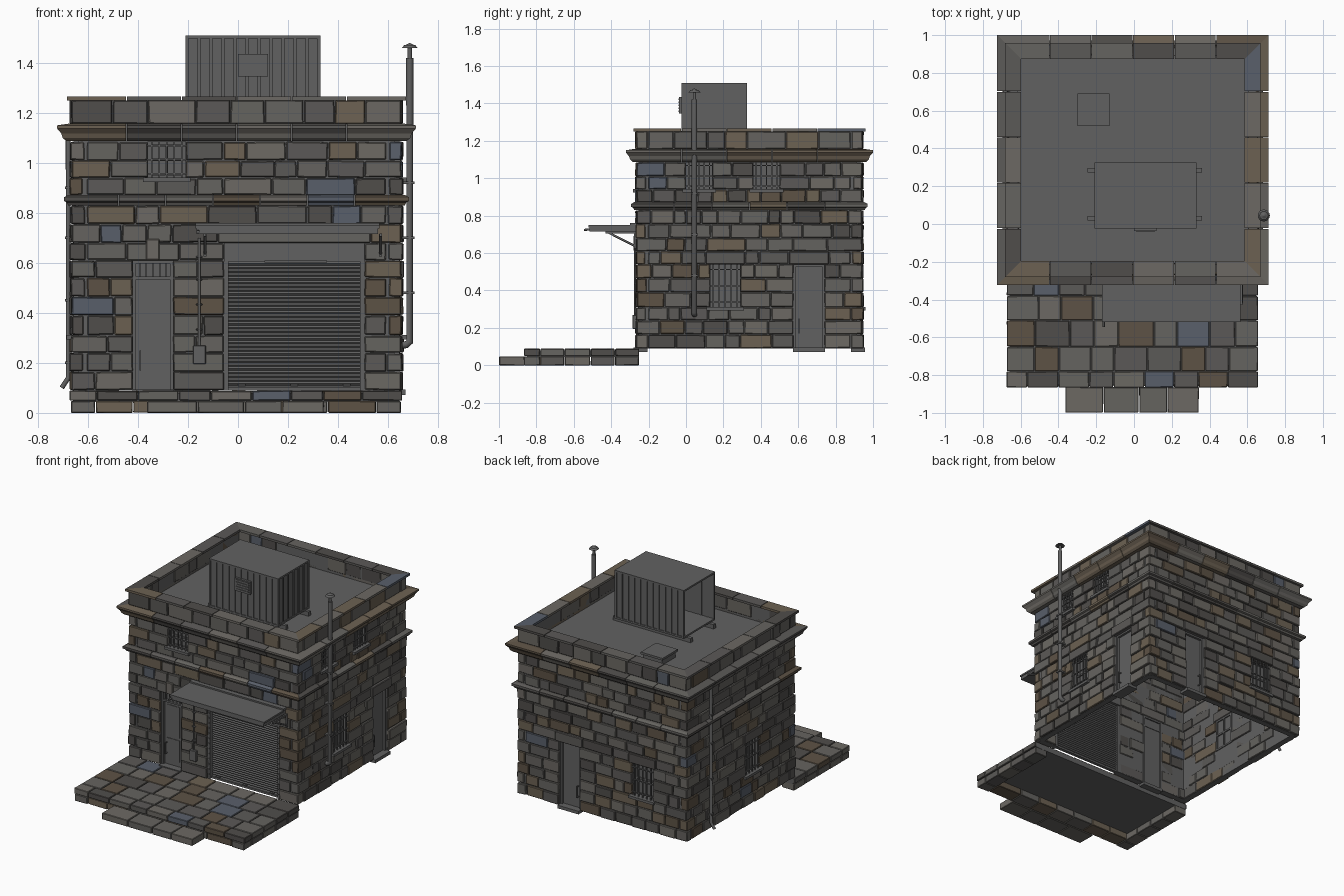
import bpy, bmesh, random, math
from mathutils import Matrix, Vector

if "Cube" in bpy.data.objects:
    bpy.data.objects.remove(bpy.data.objects["Cube"])

random.seed(7)
X0, X1, Y0, Y1 = -.667, .655, -.265, .943      # outer wall faces


def material(name, c):
    m = bpy.data.materials.new(name)
    m.diffuse_color = (*c, 1)
    m.use_nodes = True
    m.node_tree.nodes["Principled BSDF"].inputs["Base Color"].default_value = m.diffuse_color
    return m


STONES = [material(f"stone_{i}", c) for i, c in enumerate([
    (.13, .125, .115), (.105, .10, .095), (.15, .14, .125), (.08, .075, .07),
    (.15, .12, .085), (.11, .085, .06), (.10, .115, .145)])]
ODDS = [6, 6, 4, 3, 2.5, 2, 1]
METAL = [material("dark_grey", (.12, .12, .12))]


def pick():
    return random.choices(range(7), ODDS)[0]


def box(bm, a, b, mat=0, jit=0):
    a, b = Vector(a), Vector(b)
    s = Vector([abs(v) for v in b - a])
    vs = bmesh.ops.create_cube(bm, size=1, matrix=Matrix.Translation((a + b) / 2) @ Matrix.Diagonal((*s, 1)))['verts']
    for v in vs:
        v.co += Vector([random.uniform(-jit, jit) for _ in range(3)])
        for f in v.link_faces:
            f.material_index = mat


def finish(name, bm, mats=METAL, bevel=0):
    bmesh.ops.recalc_face_normals(bm, faces=bm.faces)
    me = bpy.data.meshes.new(name)
    bm.to_mesh(me)
    bm.free()
    for m in mats:
        me.materials.append(m)
    ob = bpy.data.objects.new(name, me)
    bpy.context.collection.objects.link(ob)
    if bevel:
        md = ob.modifiers.new("bevel", 'BEVEL')
        md.width, md.segments = bevel, 1
    return ob


# Wall coordinates: u along the wall, d outward from its face, z up
def P(w, u, d, z):
    return {'front': (u, Y0 - d, z), 'back': (u, Y1 + d, z),
            'left': (X0 - d, u, z), 'right': (X1 + d, u, z)}[w]


def wbox(bm, w, u0, u1, d0, d1, z0, z1, mat=0, jit=0):
    box(bm, P(w, u0, d0, z0), P(w, u1, d1, z1), mat, jit)


def span(w):
    return (X0, X1) if w in ('front', 'back') else (Y0, Y1)


def pipe(name, pts, r):
    cu = bpy.data.curves.new(name, 'CURVE')
    cu.dimensions, cu.bevel_depth, cu.bevel_resolution, cu.use_fill_caps = '3D', r, 3, True
    sp = cu.splines.new('POLY')
    sp.points.add(len(pts) - 1)
    for p, q in zip(sp.points, pts):
        p.co = (*q, 1)
    cu.materials.append(METAL[0])
    ob = bpy.data.objects.new(name, cu)
    bpy.context.collection.objects.link(ob)


# Stone walls with openings (u0, u1, z0, z1)
DOORS = {'front': [(-.42, -.26, .09, .61)], 'right': [(.575, .74, .09, .54)],
         'back': [(.17, .33, .09, .54)], 'left': []}
WINDOWS = {'front': [(-.36, -.21, .94, 1.085)],
           'right': [(.13, .29, .31, .54), (0, .14, .94, 1.085), (.36, .5, .94, 1.085)],
           'back': [(-.40, -.24, .31, .54)], 'left': [(.13, .29, .31, .54)]}
GARAGE = (-.055, .505, .09, .68)
COURSES = [.09, .165, .24, .31, .39, .465, .54, .61, .68, .755, .83, .87, .94, 1.01, 1.085]


def fill(bm, w, u0, u1, z0, z1):
    n = max(1, round((u1 - u0) / random.uniform(.1, .16)))
    ws = [random.uniform(.6, 1.4) for _ in range(n)]
    u = u0
    for x in ws:
        v = u + x / sum(ws) * (u1 - u0)
        wbox(bm, w, u + .002, v - .002, random.uniform(-.06, -.045), random.uniform(-.004, .007),
             z0 + .002, z1 - .002, pick(), .002)
        u = v


for w in ('front', 'right', 'back', 'left'):
    holes = DOORS[w] + WINDOWS[w] + ([GARAGE] if w == 'front' else [])
    a, b = span(w)
    bm = bmesh.new()
    for i, (z0, z1) in enumerate(zip(COURSES, COURSES[1:])):
        if z0 == .83:
            continue
        trim = 0 if (i % 2 == 0) == (w in ('front', 'back')) else .062
        cuts = []
        for h in holes:
            if h[2] < z1 - .001 and h[3] > z0 + .001:
                cuts.append((h[0], h[1]))
            elif h[3] == z0:            # lintel over the opening
                cuts.append((h[0] - .025, h[1] + .025))
                wbox(bm, w, h[0] - .024, h[1] + .024, -.06, .009, z0, z1 - .002, pick())
        u = a + trim
        for c in sorted(cuts) + [(b - trim, b)]:
            if c[0] - u > .02:
                fill(bm, w, u, c[0], z0, z1)
            u = c[1]
    pt = 0 if w in ('front', 'back') else .062
    fill(bm, w, a + pt, b - pt, 1.155, 1.252)     # parapet course
    finish(w + "_wall_stones", bm, STONES, .004)
    # mortar backing
    bm = bmesh.new()
    us = sorted({a + .03, b - .03, *[x for h in holes for x in h[:2]]})
    zs = sorted({.09, 1.25, *[x for h in holes for x in h[2:]]})
    for p, q in zip(us, us[1:]):
        for r, s in zip(zs, zs[1:]):
            if not any(h[0] < (p + q) / 2 < h[1] and h[2] < (r + s) / 2 < h[3] for h in holes):
                bm.faces.new([bm.verts.new(P(w, *t)) for t in
                              ((p, -.03, r), (q, -.03, r), (q, -.03, s), (p, -.03, s))])
    bmesh.ops.remove_doubles(bm, verts=bm.verts, dist=1e-5)
    md = finish(w + "_wall_core", bm).modifiers.new("thick", 'SOLIDIFY')
    md.thickness, md.offset = .04, 0


# Mitred stone mouldings around the building
def ring(name, prof, seg):
    bm = bmesh.new()
    for w in ('front', 'right', 'back', 'left'):
        a, b = span(w)
        n = round((b - a) / seg)
        for i in range(n):
            ends = []
            for k, g in ((i, .002), (i + 1, -.002)):
                u = a + (b - a) * k / n
                ends.append([bm.verts.new(P(w, u - d if k == 0 else u + d if k == n else u + g, d, z)) for d, z in prof])
            fs = [bm.faces.new(ends[0]), bm.faces.new(ends[1][::-1])]
            for j in range(len(prof)):
                fs.append(bm.faces.new([ends[0][j - 1], ends[0][j], ends[1][j], ends[1][j - 1]]))
            m = pick()
            for f in fs:
                f.material_index = m
    finish(name, bm, STONES)


ring("belt_course", [(-.05, .83), (.012, .83), (.018, .842), (.028, .847), (.028, .863), (.012, .872), (-.05, .872)], .2)
ring("cornice", [(-.05, 1.087), (.02, 1.087), (.034, 1.1), (.04, 1.118), (.057, 1.138), (.057, 1.15), (.01, 1.157), (-.05, 1.157)], .22)
ring("parapet_coping", [(-.07, 1.25), (.016, 1.25), (.016, 1.266), (-.07, 1.266)], .22)


# Doors and barred windows
def door(name, w, h, transom):
    u0, u1, z0, z1 = h
    bm = bmesh.new()
    top = z1 - .07 if transom else z1 - .012
    for p, q in ((u0, u0 + .012), (u1 - .012, u1)):
        wbox(bm, w, p, q, -.055, -.018, z0, z1)
    wbox(bm, w, u0, u1, -.055, -.018, z1 - .012, z1)
    wbox(bm, w, u0 + .012, u1 - .012, -.046, -.034, z0, top)
    if transom:
        wbox(bm, w, u0, u1, -.05, -.02, top - .006, top + .006)
        wbox(bm, w, u0, u1, -.046, -.042, top, z1)
        for i in range(1, 6):
            u = u0 + (u1 - u0) * i / 6
            wbox(bm, w, u - .003, u + .003, -.032, -.026, top, z1)
        for p, q in ((z0 + .04, z0 + .19), (z0 + .21, top - .025)):
            wbox(bm, w, u0 + .03, u1 - .03, -.036, -.03, p, q)
    hz = z0 + .08
    wbox(bm, w, u0 + .027, u0 + .033, -.016, -.01, hz, hz + .08)
    for z in (hz, hz + .074):
        wbox(bm, w, u0 + .027, u0 + .033, -.036, -.012, z, z + .006)
    wbox(bm, w, u0 - .002, u1 + .002, -.06, .015, z0 - .018, z0 + .004)   # threshold
    finish(name, bm)


def window(name, w, h):
    u0, u1, z0, z1 = h
    bm = bmesh.new()
    for p, q in ((u0, u0 + .012), (u1 - .012, u1), ((u0 + u1) / 2 - .005, (u0 + u1) / 2 + .005)):
        wbox(bm, w, p, q, -.056, -.036, z0, z1)
    for z in (z0, (z0 + z1) / 2 - .006, z1 - .012):
        wbox(bm, w, u0, u1, -.056, -.036, z, z + .012)
    wbox(bm, w, u0, u1, -.048, -.044, z0, z1)
    for i in range(5):
        u = u0 + (u1 - u0) * (i + .5) / 5
        wbox(bm, w, u - .0035, u + .0035, -.008, -.001, z0, z1)
    for f in (.12, .5, .88):
        z = z0 + (z1 - z0) * f
        wbox(bm, w, u0 - .004, u1 + .004, -.006, .002, z - .003, z + .003)
    wbox(bm, w, u0 - .02, u1 + .02, -.05, .018, z0 - .016, z0 + .002)     # sill
    finish(name, bm)


for w in DOORS:
    for h in DOORS[w]:
        door(w + "_door", w, h, w == 'front')
    for i, h in enumerate(WINDOWS[w]):
        window(f"{w}_window_{i}", w, h)
bm = bmesh.new()
wbox(bm, 'front', -.367, -.313, -.05, .016, .612, .695, 2)
finish("door_keystone", bm, STONES, .004)

# Roller shutter with guides and housing
bm = bmesh.new()
g0, g1 = GARAGE[:2]
N = 34
rows = [[bm.verts.new(P('front', u, -.04 + (.007 if i % 2 else 0), .095 + .51 * i / (2 * N))) for u in (g0, g1)] for i in range(2 * N + 1)]
for a, b in zip(rows, rows[1:]):
    bm.faces.new((a[0], a[1], b[1], b[0]))
for u in (g0, g1 - .018):
    wbox(bm, 'front', u, u + .018, -.05, -.008, .09, .69)
    for i in range(14):
        wbox(bm, 'front', u + .006, u + .012, -.008, -.005, .12 + i * .036, .126 + i * .036)
wbox(bm, 'front', g0, g1, -.06, -.004, .605, .69)
wbox(bm, 'front', .105, .355, -.02, .004, .602, .61)
wbox(bm, 'front', g0 + .018, g1 - .018, -.045, -.022, .09, .103)
for u in (.0, .21, .42):
    wbox(bm, 'front', u, u + .03, -.03, -.014, .108, .116)
finish("roller_shutter", bm)

# Canopy with struts
bm = bmesh.new()
box(bm, (-.165, -.515, .715), (.56, Y0 + .01, .748))
box(bm, (-.17, -.30, .746), (.565, Y0, .76))
box(bm, (-.17, -.52, .738), (.565, -.30, .75))
for x in (-.132, .57):
    box(bm, (x - .006, Y0 - .012, .625), (x + .006, Y0 + .01, .715))
    box(bm, (x - .005, -.43, .706), (x + .005, Y0, .718))
finish("canopy", bm)
for i, x in enumerate((-.132, .57)):
    pipe(f"canopy_strut_{i}", [(x, -.42, .712), (x, Y0 - .002, .635)], .006)
pipe("canopy_spout", [(-.16, -.50, .727), (-.16, -.545, .724)], .006)

# Conduit and meter box
bm = bmesh.new()
wbox(bm, 'front', -.18, -.128, -.01, .022, .195, .27)
for z in (.33, .43, .53, .62):
    wbox(bm, 'front', -.168, -.142, -.005, .012, z, z + .008)
finish("meter_box", bm, bevel=.003)
pipe("conduit", [(-.155, Y0 - .008, .26), (-.155, Y0 - .008, .70)], .005)

# Flue on the right wall, downpipe on the left wall
pipe("flue", [(X1 - .02, .045, .272), (.672, .045, .272), (.687, .045, .285), (.687, .045, 1.42)], .015)
pipe("flue_neck", [(.687, .045, 1.41), (.687, .045, 1.46)], .009)
bm = bmesh.new()
for z, r1, r2, d in ((1.465, .032, .022, .012), (1.474, .02, .003, .01)):
    bmesh.ops.create_cone(bm, cap_ends=True, segments=16, radius1=r1, radius2=r2, depth=d, matrix=Matrix.Translation((.687, .045, z)))
for z in (.48, .70, .92):
    box(bm, (X1, .026, z - .005), (.705, .064, z + .005))
finish("flue_cap_and_clips", bm)
pipe("downpipe", [(X0 - .012, .69, 1.09), (X0 - .012, .69, .14), (X0 - .038, .69, .10)], .01)
bm = bmesh.new()
for z in (.2, .45, .7, .9):
    wbox(bm, 'left', .675, .705, -.005, .024, z - .005, z + .005)
finish("downpipe_clips", bm)

# Roof deck and hatch
bm = bmesh.new()
box(bm, (X0 + .05, Y0 + .05, 1.115), (X1 - .05, Y1 - .05, 1.14))
finish("roof_deck", bm)
bm = bmesh.new()
box(bm, (-.29, .53, 1.14), (-.14, .68, 1.18))
box(bm, (-.30, .52, 1.18), (-.13, .69, 1.195))
finish("roof_hatch", bm)

# Ribbed rooftop cabin, open at its left end, on skids
bm = bmesh.new()
A, B, C, D, Z, T = -.21, .33, -.025, .325, 1.17, 1.51
box(bm, (A, C, T - .012), (B, D, T))
box(bm, (A, C, Z), (B, D, Z + .012))
for y0, y1 in ((C + .006, C + .012), (D - .012, D - .006)):
    box(bm, (A, y0, Z), (B, y1, T))
box(bm, (B - .012, C, Z), (B - .006, D, T))
for i in range(12):
    x = A + .006 + i * (B - A - .012) / 11
    for y in (C, D - .014):
        box(bm, (x - .006, y, Z), (x + .006, y + .014, T - .005))
for i in range(7):
    y = C + .006 + i * (D - C - .012) / 6
    box(bm, (B - .014, y - .006, Z), (B, y + .006, T - .005))
box(bm, (0, C - .012, 1.345), (.12, C + .004, 1.435))
for i in range(5):
    box(bm, (.01, C - .016, 1.355 + i * .016), (.11, C - .01, 1.363 + i * .016))
for y in (.03, .285):
    box(bm, (-.245, y - .012, 1.14), (.36, y + .012, Z))
finish("rooftop_cabin", bm)

# Paved terrace and front step
bm = bmesh.new()
ys = [-.25, -.38, -.51, -.65, -.78, -.867]


def row(x0, x1, y0, y1, z0, z1, size):
    n = max(1, round((x1 - x0) / size))
    ws = [random.uniform(.75, 1.25) for _ in range(n)]
    x = x0
    for k in ws:
        q = x + k / sum(ws) * (x1 - x0)
        box(bm, (x + .002, y0 + .002, z0), (q - .002, y1 - .002, z1), pick(), .001)
        x = q


for a, b in zip(ys, ys[1:]):
    row(-.675, .658, b, a, .05, .088, .15)
    for x0, x1 in ((-.67, -.57), (.553, .653)):
        row(x0, x1, b, a, 0, .047, .2)
row(-.57, .553, -.86, -.75, 0, .047, .15)
row(-.365, .345, -1, -.862, 0, .047, .18)
finish("terrace_stones", bm, STONES, .003)
bm = bmesh.new()
box(bm, (-.66, -.85, .044), (.645, -.25, .08))
finish("terrace_mortar", bm)
